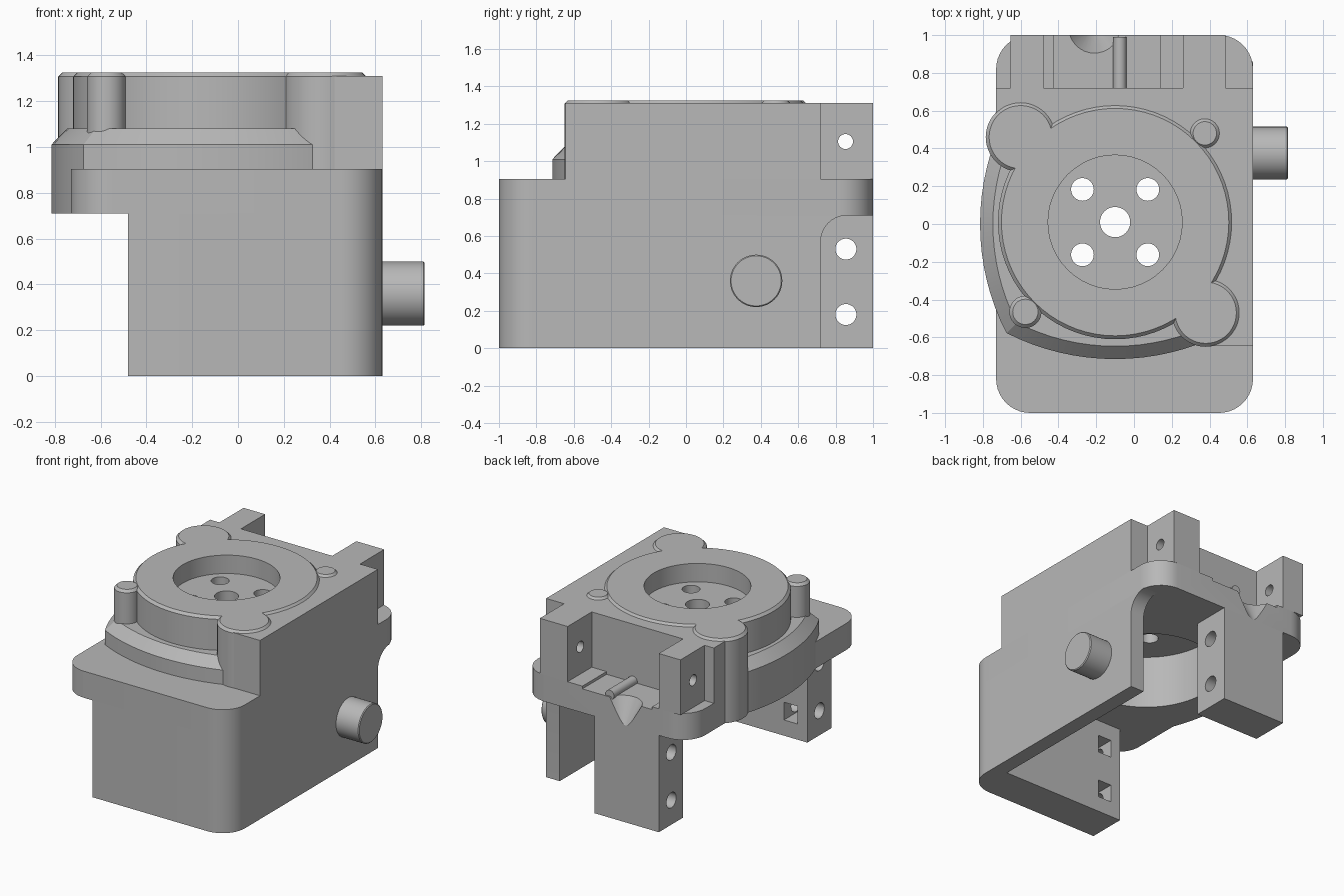
import bpy, bmesh, math
from mathutils import Vector

cube = bpy.data.objects.get("Cube")
if cube:
    bpy.data.objects.remove(cube)

grey = bpy.data.materials.new("grey_plastic")
grey.use_nodes = True
colour = (0.48, 0.48, 0.48, 1)
grey.diffuse_color = colour
grey.node_tree.nodes["Principled BSDF"].inputs["Base Color"].default_value = colour

CX, CY = -0.10, 0.01          # axis of the round seat
FLOOR, DECK, TOP = 0.71, 0.905, 1.31


def loft(name, pts, levels, axis="z", centre=(0, 0)):
    """Stack an outline at (position, scale) levels along an axis."""
    place = {"z": lambda a, b, h: (a, b, h),
             "x": lambda a, b, h: (h, a, b),
             "y": lambda a, b, h: (a, h, b)}[axis]
    bm = bmesh.new()
    rings = []
    for h, s in levels:
        rings.append([bm.verts.new(place(centre[0] + (a - centre[0]) * s,
                                         centre[1] + (b - centre[1]) * s, h)) for a, b in pts])
    bm.faces.new(rings[0])
    bm.faces.new(rings[-1])
    n = len(pts)
    for low, high in zip(rings, rings[1:]):
        for i in range(n):
            j = (i + 1) % n
            bm.faces.new((low[i], low[j], high[j], high[i]))
    bmesh.ops.recalc_face_normals(bm, faces=bm.faces)
    mesh = bpy.data.meshes.new(name)
    bm.to_mesh(mesh)
    bm.free()
    mesh.materials.append(grey)
    ob = bpy.data.objects.new(name, mesh)
    bpy.context.collection.objects.link(ob)
    return ob


def arc(c, r, start, end, n=10):
    return [(c[0] + r * math.cos(math.radians(start + (end - start) * i / n)),
             c[1] + r * math.sin(math.radians(start + (end - start) * i / n)))
            for i in range(n + 1)]


def box(name, x, y, z):
    return loft(name, [(x[0], y[0]), (x[1], y[0]), (x[1], y[1]), (x[0], y[1])],
                [(z[0], 1), (z[1], 1)])


def rod(name, c, r, span, axis="z", rim=0, n=48):
    levels = [(span[0], 1), (span[1], 1)]
    if rim:
        levels = [(span[0], 1), (span[1] - rim, 1), (span[1], (r - rim) / r)]
    return loft(name, arc(c, r, 0, 360, n)[:-1], levels, axis, c)


def cut(targets, cutters):
    for ob in targets:
        bpy.context.view_layer.objects.active = ob
        for c in cutters:
            mod = ob.modifiers.new("cut", "BOOLEAN")
            mod.operation, mod.solver, mod.object = "DIFFERENCE", "EXACT", c
            bpy.ops.object.modifier_apply(modifier=mod.name)
    for c in cutters:
        bpy.data.objects.remove(c)


# Deck plate with rounded corners
x0, x1, r = -0.73, 0.63, 0.18
outline = (arc((x1 - r, 1 - r), r, 0, 90) + arc((x0 + r, 1 - r), r, 90, 180)
           + arc((x0 + r, r - 1), r, 180, 270) + arc((x1 - r, r - 1), r, 270, 360))
deck = loft("deck_plate", outline, [(FLOOR, 1), (DECK, 1)])

# Bulged base of the seat, with a chamfered top
R, half = 1.27, 0.715
sweep = math.degrees(math.asin(0.575 / R))
bulge = []
for k in range(4):
    a = math.radians(90 * k)
    c = (CX - (R - half) * math.cos(a), -(R - half) * math.sin(a))
    bulge += arc(c, R, 90 * k - sweep, 90 * k + sweep, 16)[:-1]
seat_base = loft("seat_base", bulge, [(FLOOR, 1), (1.01, 1), (1.08, 0.905)], "z", (CX, 0))

# Housing shoulders that frame the seat
side = box("side_shoulder", (0.38, x1), (-0.645, 0.45), (DECK, TOP))
back = box("back_shoulder", (x0, x1), (0.45, 0.72), (DECK, TOP))

# Round seat and its corner lobes
disc = rod("seat_disc", (CX, CY), 0.62, (1.08, 1.325), rim=0.018, n=72)
lobes = [("large_lobe_back", (-0.60, 0.46), 0.185, FLOOR),
         ("large_lobe_front", (0.38, -0.47), 0.18, DECK),
         ("small_lobe_back", (0.375, 0.48), 0.08, 1.05),
         ("small_lobe_front", (-0.575, -0.465), 0.085, 1.05)]
for name, c, rad, z in lobes:
    rod(name, c, rad, (z, 1.325), rim=0.018)

# Bore below, dish above and the screw holes between them
cut([deck, seat_base, side, back, disc], [rod("bore", (CX, CY), 0.5, (0.5, 1.1), n=72)])
holes = [rod("dish", (CX, CY), 0.355, (1.19, 1.5)), rod("hub_hole", (CX, CY), 0.08, (1, 1.5))]
holes += [rod("screw_hole", (CX + i * 0.173, CY + j * 0.173), 0.06, (1, 1.5))
          for i in (-1, 1) for j in (-1, 1)]
cut([disc], holes)

# Cable notch, shallow tray and rib on the back of the deck
notch = loft("notch", arc((-0.21, 1.04), 0.16, 0, 360, 32)[:-1],
             [(0.68, 0.15), (0.93, 1)], "z", (-0.21, 1.04))
tray = box("tray", (-0.425, 0.14), (0.72, 1.1), (DECK - 0.02, 1))
cut([deck], [notch, tray])
rod("cable_rib", (-0.075, DECK - 0.01), 0.035, (0.72, 0.99), "y", n=24)

# Upright ears behind the housing
for name, x in (("right_ear", (-0.655, -0.48)), ("left_ear", (0.26, 0.485))):
    ear = box(name, x, (0.72, 1), (DECK, TOP))
    cut([ear], [rod("ear_hole", (0.853, 1.105), 0.04, (-1, 1), "x", n=24)])

# Side wall with a flared rear corner
wall = [(-0.72, 0), (0.72, 0)] + arc((0.86, 0.57), 0.14, 180, 90) + [(-0.72, FLOOR)]
loft("side_wall", wall, [(0.52, 1), (x1, 1)], "x")

# Front wall with one rounded corner
front_outline = [(-0.48, -0.72), (-0.48, -1)] + arc((x1 - r, r - 1), r, 270, 360) + [(x1, -0.72)]
front = loft("front_wall", front_outline, [(0, 1), (FLOOR, 1)])

# Rear leg
leg = box("rear_leg", (-0.48, 0.04), (0.72, 1), (0, FLOOR))

# Bolt holes and square nut pockets in the wall and leg
for part, y, end, pocket in ((front, -0.86, -0.2, (-0.89, -0.6)), (leg, 0.855, 0.3, (0.6, 0.89))):
    for z in (0.18, 0.53):
        cut([part], [rod("bolt_hole", (y, z), 0.056, (-0.7, end), "x", n=32),
                     box("nut_pocket", (-0.40, -0.29), pocket, (z - 0.065, z + 0.065))])

# Side pin
rod("side_pin", (0.375, 0.36), 0.14, (x1, 0.815), "x", rim=0.006)

# Smooth the curved faces, keep the edges sharp
for ob in list(bpy.context.scene.objects):
    if ob.type == "MESH":
        bpy.ops.object.select_all(action="DESELECT")
        ob.select_set(True)
        bpy.context.view_layer.objects.active = ob
        bpy.ops.object.shade_smooth_by_angle(angle=math.radians(25))
